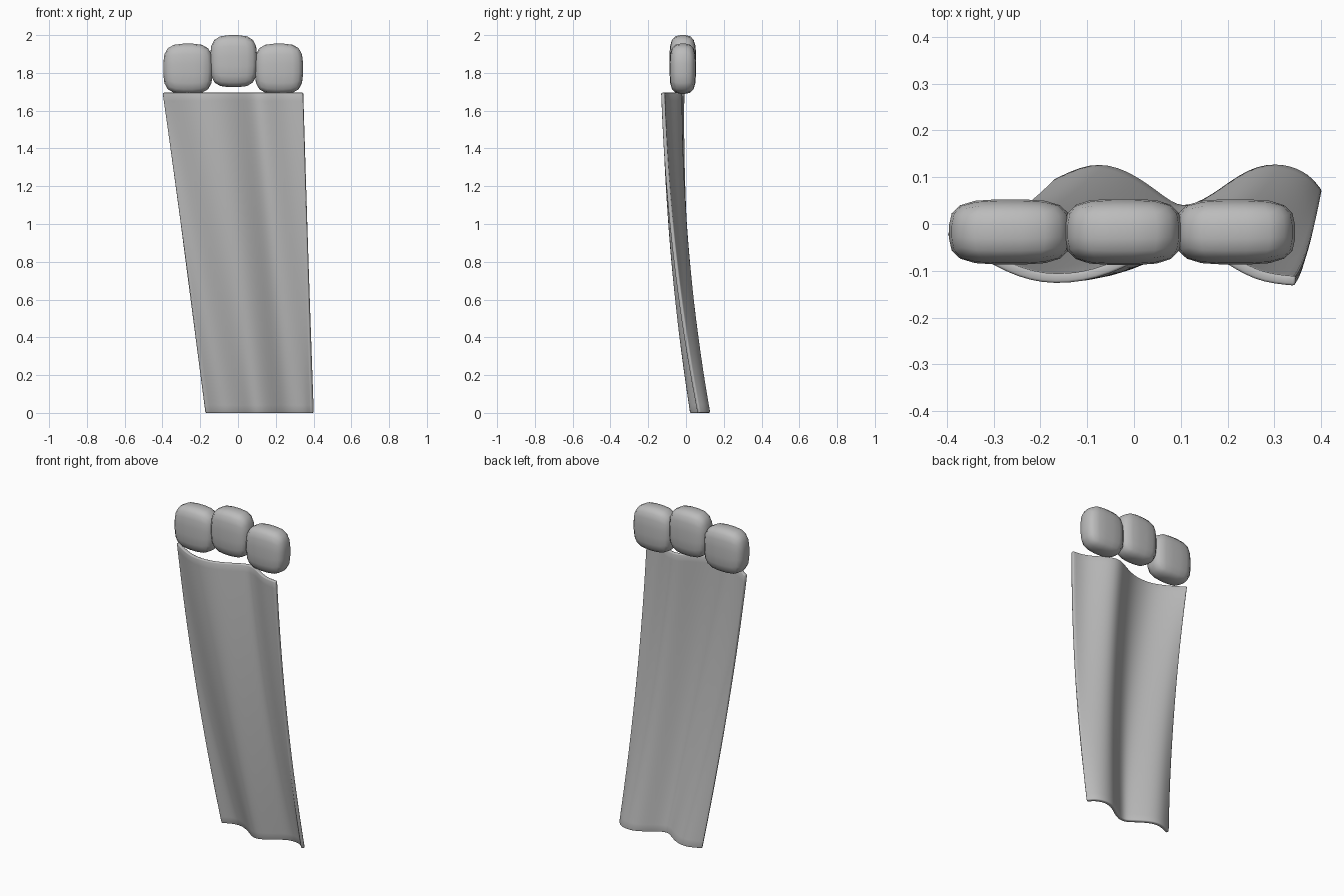
import bpy, bmesh
from mathutils import Vector

if "Cube" in bpy.data.objects:
    bpy.data.objects.remove(bpy.data.objects["Cube"], do_unlink=True)

grey = bpy.data.materials.new("plain_grey")
grey.use_nodes = True
COLOUR = (0.5, 0.5, 0.5, 1)
grey.diffuse_color = COLOUR
grey.node_tree.nodes["Principled BSDF"].inputs["Base Color"].default_value = COLOUR


def finish(name, bm):
    """Turn a bmesh into a smooth-shaded grey object."""
    bmesh.ops.recalc_face_normals(bm, faces=bm.faces)
    for f in bm.faces:
        f.smooth = True
    mesh = bpy.data.meshes.new(name)
    bm.to_mesh(mesh)
    bm.free()
    mesh.materials.append(grey)
    obj = bpy.data.objects.new(name, mesh)
    bpy.context.collection.objects.link(obj)
    return obj


def rounded_pad(name, centre, half):
    """Soft box: a subdivided cube pushed onto a superellipsoid."""
    bm = bmesh.new()
    bmesh.ops.create_cube(bm, size=2)
    bmesh.ops.subdivide_edges(bm, edges=bm.edges, cuts=4, use_grid_fill=True)
    n = 3.4
    for v in bm.verts:
        p = v.co / sum(abs(c) ** n for c in v.co) ** (1 / n)
        v.co = Vector(centre) + Vector(p[i] * half[i] for i in range(3))
    return finish(name, bm)


# Wavy sheet: matching (x, y) fold points along the top and bottom edges
HEIGHT, LEAN, ROWS = 1.695, 0.135, 10
top = [(-.395, -.015), (-.36, -.04), (-.29, -.085), (-.20, -.122), (-.08, -.112),
       (.02, -.06), (.10, -.015), (.18, -.06), (.26, -.115), (.345, -.122)]
bottom = [(-.17, .085), (-.09, .125), (-.02, .11), (.05, .06), (.10, .02),
          (.17, .05), (.25, .115), (.32, .122), (.37, .10), (.395, .065)]

bm = bmesh.new()
grid = []
for r in range(ROWS + 1):
    s = r / ROWS  # 0 at the top, 1 at the bottom
    row = []
    for (xt, yt), (xb, yb) in zip(top, bottom):
        x = xt + (xb - xt) * s
        y = yt + (yb - LEAN - yt) * s + LEAN * s * s  # sweeps backwards going down
        row.append(bm.verts.new((x, y, HEIGHT * (1 - s))))
    grid.append(row)
for a, b in zip(grid, grid[1:]):
    for i in range(len(a) - 1):
        bm.faces.new((a[i], a[i + 1], b[i + 1], b[i]))
sheet = finish("wavy_sheet", bm)

sub = sheet.modifiers.new("smooth_folds", 'SUBSURF')
sub.levels = sub.render_levels = 2
sub.boundary_smooth = 'PRESERVE_CORNERS'
solid = sheet.modifiers.new("thickness", 'SOLIDIFY')
solid.thickness = 0.02
solid.offset = 0
bevel = sheet.modifiers.new("soft_rim", 'BEVEL')
bevel.width = 0.005
bevel.segments = 2
bevel.limit_method = 'ANGLE'
bevel.angle_limit = 0.9

# Three rounded pads in a row above the sheet, the middle one raised
for name, x, z, half in (("right_pad", -.265, 1.822, (.131, .07, .133)),
                         ("middle_pad", -.023, 1.862, (.125, .071, .138)),
                         ("left_pad", .217, 1.822, (.128, .07, .133))):
    rounded_pad(name, (x, -.017, z), half)
